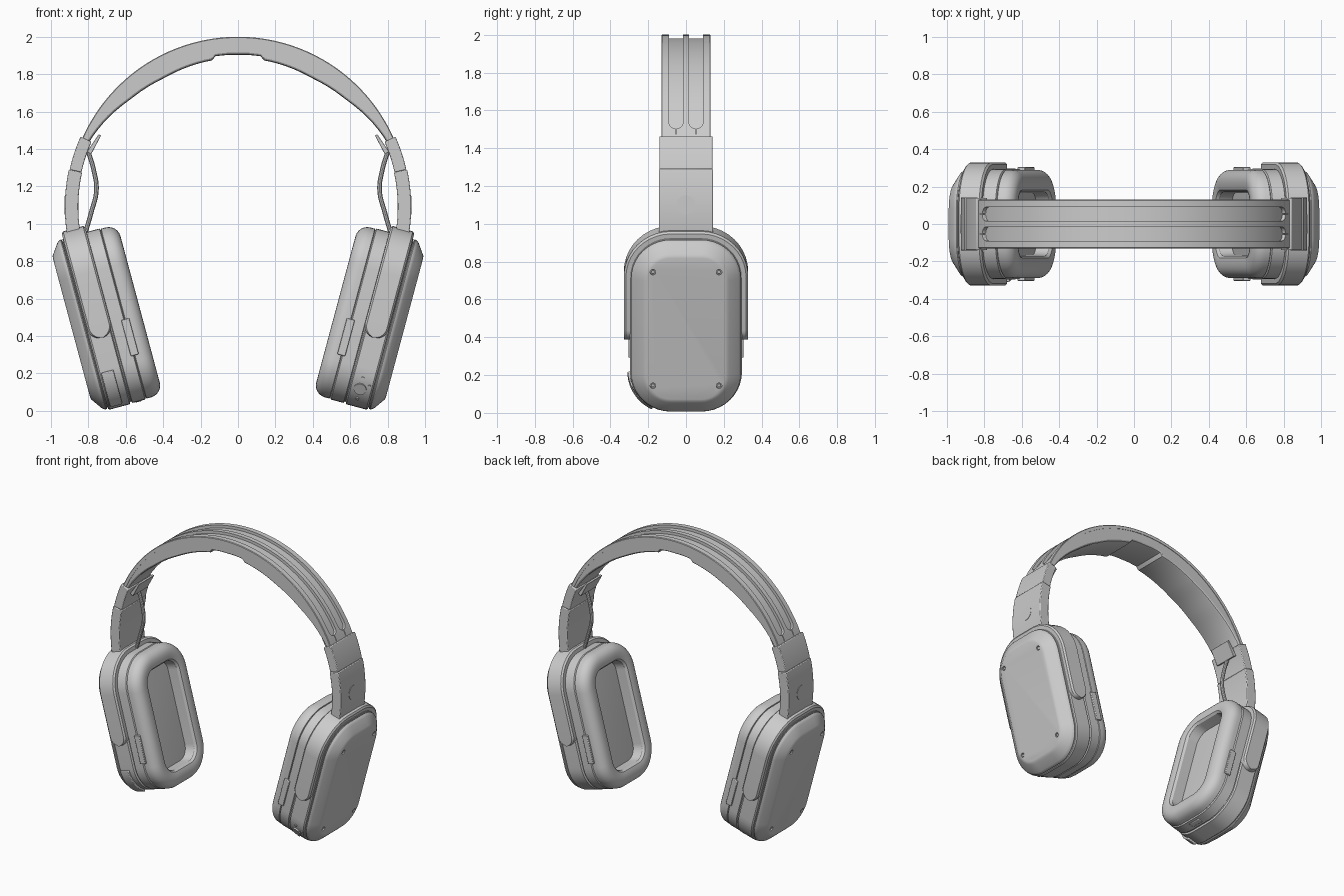
import bpy, bmesh
from math import sin, cos, radians, sqrt, pi
from mathutils import Matrix, Vector

if "Cube" in bpy.data.objects:
    bpy.data.objects.remove(bpy.data.objects["Cube"])

TILT = Matrix.Rotation(radians(15), 4, 'Y')   # ear cup frame: x outward, z along the cup
HW, HH, RAD, UC = 0.29, 0.47, 0.21, 0.66      # cup outline: half width, half height, corner, centre


def finish(name, bm, matrix=None, bevel=0):
    if matrix:
        bm.transform(matrix)
    bmesh.ops.recalc_face_normals(bm, faces=bm.faces)
    me = bpy.data.meshes.new(name)
    bm.to_mesh(me)
    bm.free()
    ob = bpy.data.objects.new(name, me)
    bpy.context.collection.objects.link(ob)
    if bevel:
        m = ob.modifiers.new("Bevel", 'BEVEL')
        m.width, m.segments, m.limit_method = bevel, 2, 'ANGLE'
        m.angle_limit = radians(40)
    return ob


def sweep(name, rings, matrix=None, bevel=0):
    """Skin a row of matching closed sections and cap both ends."""
    bm = bmesh.new()
    vs = [[bm.verts.new(p) for p in r] for r in rings]
    n = len(vs[0])
    for a, b in zip(vs, vs[1:]):
        for i in range(n):
            j = (i + 1) % n
            bm.faces.new((a[i], a[j], b[j], b[i]))
    bm.faces.new(vs[0])
    bm.faces.new(vs[-1][::-1])
    return finish(name, bm, matrix, bevel)


def box(name, lo, hi, matrix=None, bevel=0):
    rings = [[(x, lo[1], lo[2]), (x, hi[1], lo[2]), (x, hi[1], hi[2]), (x, lo[1], hi[2])]
             for x in (lo[0], hi[0])]
    return sweep(name, rings, matrix, bevel)


def disc(name, pos, normal, r, depth, bevel=0):
    bm = bmesh.new()
    rot = Vector(normal).to_track_quat('Z', 'Y').to_matrix().to_4x4()
    bmesh.ops.create_cone(bm, cap_ends=True, segments=24, radius1=r, radius2=r, depth=depth,
                          matrix=TILT @ Matrix.Translation(pos) @ rot)
    return finish(name, bm, None, bevel)


def corner(deg, sy, su, d=0):
    a, r = radians(deg), RAD - d
    return (sy * (HW - RAD) + r * cos(a), UC + su * (HH - RAD) + r * sin(a))


def outline(d):
    pts = []
    for q, (sy, su) in enumerate([(1, 1), (-1, 1), (-1, -1), (1, -1)]):
        pts += [corner(90 * q + k * 9, sy, su, d) for k in range(11)]
    return pts


def cup_layers(name, layers):
    return sweep(name, [[(n, y, u) for y, u in outline(d)] for n, d in layers], TILT)


def arc(deg, r, y):
    a = radians(deg)
    return (r * cos(a), y, 1.09 + r * sin(a))


right = []

# Ear cushion with its rounded rim and deep opening
rim = [(0.43 - 0.065 * sin(radians(k * 15)), 0.065 * (1 - cos(radians(k * 15)))) for k in range(7)]
inner = [(0.365, 0.09), (0.37, 0.108), (0.385, 0.12), (0.46, 0.125), (0.468, 0.135)]
right.append(cup_layers("right_ear_cushion", [(0.462, 0.012), (0.455, 0)] + rim + inner))

# Housing with seams
right.append(cup_layers("right_housing", [
    (0.455, 0.03), (0.458, 0.006), (0.464, -0.003), (0.534, -0.003), (0.538, 0.006), (0.544, 0.006),
    (0.55, -0.006), (0.66, -0.006), (0.668, 0), (0.67, 0.012), (0.678, 0.012)]))

# Outer panel with four screw holes
panel = cup_layers("right_outer_panel", [
    (0.672, 0.012), (0.675, 0.002), (0.68, 0), (0.69, 0.004), (0.70, 0.012),
    (0.735, 0.062), (0.742, 0.072), (0.745, 0.084)])
for y in (-0.175, 0.175):
    for u in (0.348, 0.97):
        cut = disc("screw_cutter", (0.745, y, u), (1, 0, 0), 0.015, 0.03)
        cut.hide_render = True
        m = panel.modifiers.new("Hole", 'BOOLEAN')
        m.operation, m.object, m.solver = 'DIFFERENCE', cut, 'EXACT'
        right.append(disc("right_screw", (0.735, y, u), (1, 0, 0), 0.009, 0.012))
dg = bpy.context.evaluated_depsgraph_get()
baked = bpy.data.meshes.new_from_object(panel.evaluated_get(dg))
panel.modifiers.clear()
panel.data = baked
for o in [o for o in bpy.data.objects if o.name.startswith("screw_cutter")]:
    bpy.data.objects.remove(o)
right.append(panel)

# Yoke: arch around the cup with round-ended arms
r, nc, low = 0.065, 0.60, 0.565
ends = [(low + r * (1 - cos(radians(k * 11.25))), max(0.006, r * sin(radians(k * 11.25)))) for k in range(9)]
leg = lambda s, d: [((s * (HW - d), u), h) for u, h in ends]
bend = lambda d: [(corner(k * 9, 1, 1, d), r) for k in range(11)] + \
                 [(corner(90 + k * 9, -1, 1, d), r) for k in range(11)]
path = lambda d: leg(1, d) + bend(d) + leg(-1, d)[::-1]
rings = []
for (i, h), (m, _), (o, _) in zip(path(0.01), path(-0.028), path(-0.039)):
    e = max(h - 0.01, h * 0.6)
    rings.append([(nc - h, *i), (nc - h, *m), (nc - e, *o), (nc + e, *o), (nc + h, *m), (nc + h, *i)])
right.append(sweep("right_yoke", rings, TILT))

# Side tabs, front and back
for name, s in (("front", -1), ("back", 1)):
    ys = sorted((s * 0.27, s * 0.304))
    right.append(box("right_%s_tab" % name, (0.434, ys[0], 0.43), (0.478, ys[1], 0.63), TILT, 0.004))

# Slider: lower sleeve, upper sleeve, round inlay
for name, a0, a1, ro, ri, w in (("lower", -10, 12.5, 0.926, 0.854, 0.143),
                                ("upper", 12.5, 24, 0.922, 0.857, 0.14)):
    rings = []
    for k in range(13):
        a = a0 + (a1 - a0) * k / 12
        rings.append([arc(a, ri, -w), arc(a, ro, -w), arc(a, ro, w), arc(a, ri, w)])
    right.append(sweep("right_%s_slider" % name, rings, None, 0.005))
bm = bmesh.new()
bmesh.ops.create_cone(bm, cap_ends=True, segments=32, radius1=0.05, radius2=0.05, depth=0.02,
                      matrix=Matrix.Translation((0.918, 0, 1.10)) @ Matrix.Rotation(pi / 2, 4, 'Y'))
right.append(finish("right_slider_inlay", bm))

# Clip plate under the band
flap = [(0.732, 1.472), (0.745, 1.478), (0.808, 1.385), (0.785, 1.372)]
right.append(sweep("right_clip_plate", [[(x, y, z) for x, z in flap] for y in (-0.085, 0.085)], None, 0.003))

# Cable from the band to the cup
cu = bpy.data.curves.new("right_cable", 'CURVE')
cu.dimensions, cu.bevel_depth, cu.bevel_resolution = '3D', 0.013, 3
sp = cu.splines.new('BEZIER')
pts = [(0.80, 1.385), (0.772, 1.29), (0.757, 1.18), (0.785, 1.06), (0.82, 0.94)]
sp.bezier_points.add(len(pts) - 1)
for bp, (x, z) in zip(sp.bezier_points, pts):
    bp.co = (x, 0, z)
    bp.handle_left_type = bp.handle_right_type = 'AUTO'
tmp = bpy.data.objects.new("cable_curve", cu)
bpy.context.collection.objects.link(tmp)
me = bpy.data.meshes.new_from_object(tmp.evaluated_get(bpy.context.evaluated_depsgraph_get()))
bpy.data.objects.remove(tmp)
cable = bpy.data.objects.new("right_cable", me)
bpy.context.collection.objects.link(cable)
right.append(cable)

# Mirror everything to the left side
for ob in right:
    c = ob.copy()
    c.data = ob.data.copy()
    c.data.transform(Matrix.Diagonal((-1, 1, 1, 1)))
    c.data.flip_normals()
    c.name = ob.name.replace("right", "left")
    bpy.context.collection.objects.link(c)

# Headband shell with two round-ended channels on top
R, ch, cw, end = 0.91, 0.053, 0.037, 63.0
ts = [-72, -66] + [-end + 2.4 * (1 - cos(radians(k * 15))) for k in range(7)]
ts = ts + [-57 + 3 * k for k in range(39)] + [-t for t in ts[::-1]]
rings = []
for t in ts:
    s = max(0, 1 - (end - abs(t)) / 2.4)
    w = cw * sqrt(max(0, 1 - s * s)) if s < 1 else 0
    w = max(w, 0.002)
    d = 0.02 if abs(t) <= end else 0
    sec = [(0.885, -0.13), (R - 0.004, -0.13), (R, -0.126)]
    for c in (-ch, ch):
        sec += [(R, c - w), (R - d, c - w), (R - d, c + w), (R, c + w)]
    sec += [(R, 0.126), (R - 0.004, 0.13), (0.885, 0.13)]
    rings.append([arc(90 + t, rr, y) for rr, y in sec])
sweep("headband", rings)

# Headband padding, thinner in the middle and tapering to the ends
keys = [(0, 0.815), (8.5, 0.815), (10, 0.796), (30, 0.794), (45, 0.813), (56, 0.843), (66, 0.868), (90, 0.872)]


def pad_radius(t):
    for (t0, r0), (t1, r1) in zip(keys, keys[1:]):
        if t <= t1:
            return r0 + (r1 - r0) * (t - t0) / (t1 - t0)


ts = sorted([s * t for s in (-1, 1) for t in [4, 8.5, 10] + list(range(13, 71, 3))])
rings = []
for t in ts:
    q = pad_radius(abs(t))
    sec = [(0.888, -0.127), (q + 0.012, -0.127), (q + 0.004, -0.122), (q, -0.112),
           (q, 0.112), (q + 0.004, 0.122), (q + 0.012, 0.127), (0.888, 0.127)]
    rings.append([arc(90 + t, rr, y) for rr, y in sec])
sweep("headband_pad", rings)

# Left cup: wrapped button and bottom port
flip = Matrix.Diagonal((-1, 1, 1, 1)) @ TILT
rings = [[(n, *corner(a, -1, -1, d)) for n, d in
          ((0.587, 0.01), (0.587, -0.02), (0.655, -0.02), (0.655, 0.01))] for a in range(184, 245, 5)]
sweep("left_button", rings, flip, 0.005)
box("left_port", (0.48, -0.05, 0.184), (0.52, 0.05, 0.21), flip, 0.008)

# Right cup: round control with small dots
for a, n, rad in ((213, 0.60, 0.034), (196, 0.60, 0.009), (205, 0.645, 0.008), (232, 0.60, 0.009)):
    y, u = corner(a, -1, -1, -0.006)
    disc("right_control", (n, y, u), (0, cos(radians(a)), sin(radians(a))), rad, 0.012)

# Smooth shading with sharp edges kept
bpy.ops.object.select_all(action='DESELECT')
for o in bpy.context.scene.objects:
    o.select_set(True)
    bpy.context.view_layer.objects.active = o
bpy.ops.object.shade_smooth_by_angle(angle=radians(32))
